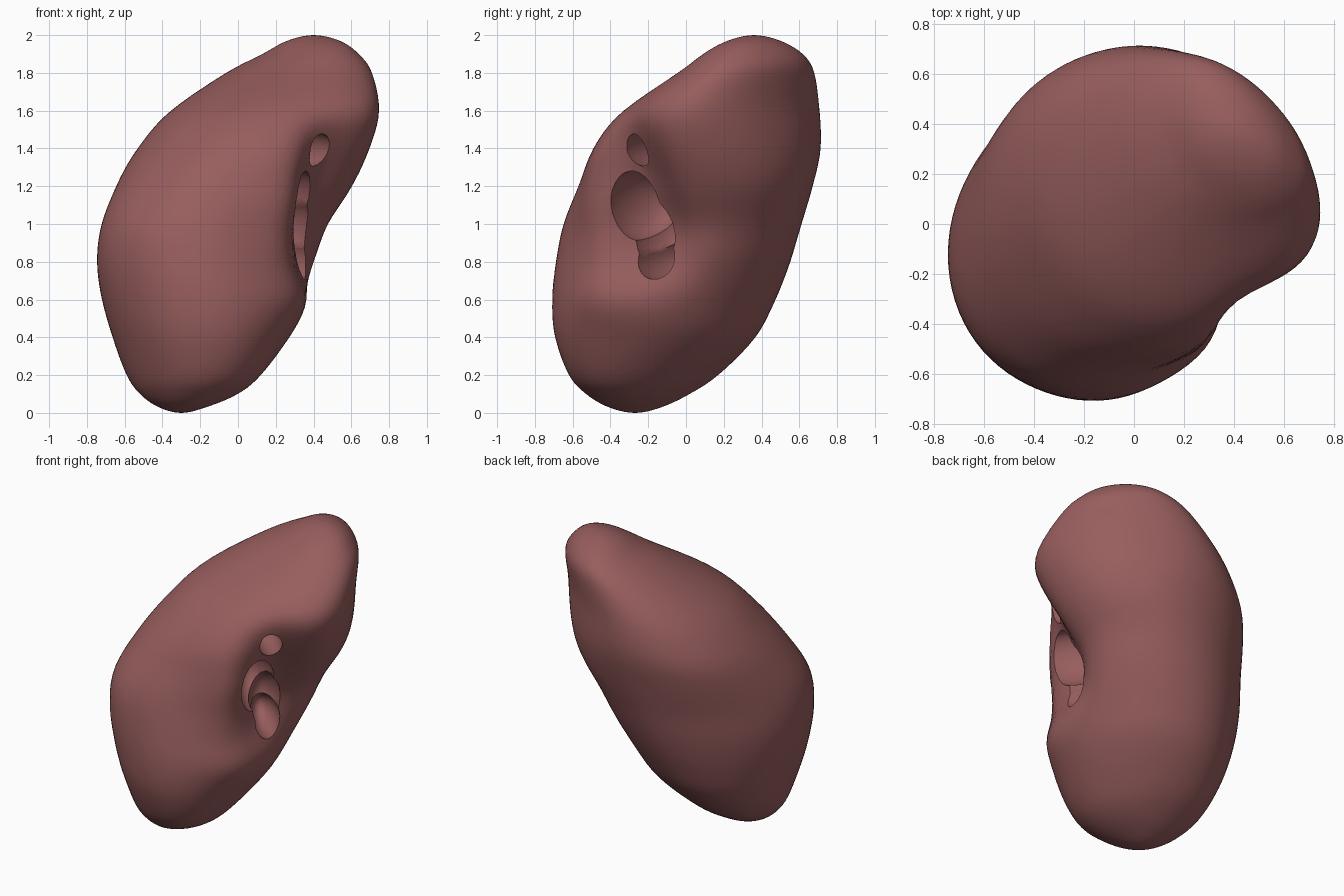
import bpy, bmesh, math
from mathutils import Matrix, Vector

if "Cube" in bpy.data.objects:
    bpy.data.objects.remove(bpy.data.objects["Cube"])

# Horizontal slices: z, x min, x max, y min, y max, diagonal skew
SLICES = [
    (0.00, -.30, -.30, -.27, -.27, -.20),
    (0.03, -.42, -.17, -.41, -.13, -.20),
    (0.10, -.52, .00, -.53, .02, -.21),
    (0.20, -.59, .12, -.62, .17, -.20),
    (0.40, -.67, .27, -.695, .38, -.10),
    (0.60, -.73, .36, -.71, .49, -.03),
    (0.80, -.75, .43, -.69, .555, .08),
    (1.00, -.72, .49, -.65, .60, .17),
    (1.20, -.63, .61, -.57, .65, .15),
    (1.40, -.51, .70, -.49, .70, .05),
    (1.60, -.35, .75, -.34, .705, -.02),
    (1.80, -.06, .71, -.04, .68, -.08),
    (1.90, .13, .64, .09, .62, -.16),
    (1.97, .26, .54, .22, .50, -.20),
    (2.00, .40, .40, .36, .36, -.20),
]
# Local swellings: u (+1 inner side, -1 outer side), v, z, radius in v, radius in z, height
SWELLINGS = [
    (-1, .05, 1.25, .50, .28, .07),
    (-1, -.10, .58, .50, .22, -.03),
    (1, -.05, .60, .25, .14, .05),
    (1, -.16, 1.08, .14, .25, .05),
]
SEG, SUB = 80, 5
D = math.sqrt(0.5)


def pole_mirror(s):
    return (s[0], s[2], s[1], s[4], s[3], s[5])


def catmull(a, b, c, d, t):
    return [0.5 * (2 * q + (r - p) * t + (2 * p - 5 * q + 4 * r - s) * t * t
                   + (3 * q - p - 3 * r + s) * t ** 3)
            for p, q, r, s in zip(a, b, c, d)]


def ring_point(s, ang):
    z, x0, x1, y0, y1, k = s
    hx, hy = (x1 - x0) / 2, (y1 - y0) / 2
    # The upper lobe is flatter on its back right side
    flat = 0.34 * math.exp(-((z - 1.75) / 0.38) ** 2)
    k -= flat * (0.5 + 0.5 * math.cos(ang - math.pi / 4))
    x = (x0 + x1) / 2 + hx * math.cos(ang)
    y = (y0 + y1) / 2 + hy * (k * math.cos(ang) + math.sqrt(1 - k * k) * math.sin(ang))
    # Broad hollow on the inner side (towards +x, -y)
    u, v = (x - y) * D, (x + y) * D
    push = 0
    if u > 0:
        width = 0.21 if v > 0.13 else 0.17
        push -= 0.145 * min(1, u / 0.3) * math.exp(-((v - 0.13) / width) ** 2 - ((z - 1.12) / 0.44) ** 4)
    for side, sv, sz, rv, rz, h in SWELLINGS:
        if u * side > 0:
            push += side * h * min(1, abs(u) / 0.3) * math.exp(-((v - sv) / rv) ** 2 - ((z - sz) / rz) ** 2)
    return Vector((x + push * D, y - push * D, z))


# Bean-shaped organ body lofted through the slices
pts = [pole_mirror(SLICES[1])] + SLICES + [pole_mirror(SLICES[-2])]
rings = []
for i in range(1, len(pts) - 2):
    for j in range(SUB):
        if i > 1 or j > 0:
            rings.append(catmull(*pts[i - 1:i + 3], j / SUB))

bm = bmesh.new()
loops = [[bm.verts.new(ring_point(s, 2 * math.pi * k / SEG)) for k in range(SEG)] for s in rings]
bottom = bm.verts.new((-.30, -.27, 0))
top = bm.verts.new((.40, .36, 2))
for k in range(SEG):
    n = (k + 1) % SEG
    bm.faces.new((bottom, loops[0][n], loops[0][k]))
    bm.faces.new((top, loops[-1][k], loops[-1][n]))
    for a, b in zip(loops, loops[1:]):
        bm.faces.new((a[k], a[n], b[n], b[k]))
# Even out the slices a little
for _ in range(3):
    bmesh.ops.smooth_vert(bm, verts=bm.verts, factor=0.5, use_axis_x=True, use_axis_y=True)
bmesh.ops.recalc_face_normals(bm, faces=bm.faces)
mesh = bpy.data.meshes.new("organ_body")
bm.to_mesh(mesh)
bm.free()
body = bpy.data.objects.new("organ_body", mesh)
bpy.context.collection.objects.link(body)

# Vessel openings and the cleft between them: centre, radii (inward, across, up)
OPENINGS = [
    ((.33, -.16, 1.40), (.26, .085, .10)),
    ((.30, -.24, 1.10), (.26, .12, .19)),
    ((.29, -.12, .82), (.24, .09, .12)),
    ((.31, -.15, .95), (.20, .10, .18)),
]
for centre, radii in OPENINGS:
    bm = bmesh.new()
    bmesh.ops.create_uvsphere(bm, u_segments=24, v_segments=14, radius=1)
    bm.transform(Matrix.Translation(centre) @ Matrix.Rotation(-math.pi / 4, 4, 'Z')
                 @ Matrix.Diagonal((*radii, 1)))
    cm = bpy.data.meshes.new("opening_cutter")
    bm.to_mesh(cm)
    bm.free()
    cutter = bpy.data.objects.new("opening_cutter", cm)
    cutter.hide_render = True
    bpy.context.collection.objects.link(cutter)
    bpy.context.view_layer.objects.active = body
    mod = body.modifiers.new("opening", 'BOOLEAN')
    mod.operation = 'DIFFERENCE'
    mod.solver = 'EXACT'
    mod.object = cutter
    bpy.ops.object.modifier_apply(modifier=mod.name)
    bpy.data.objects.remove(cutter)

# Dull red tissue and smooth shading
mat = bpy.data.materials.new("tissue")
mat.diffuse_color = (0.31, 0.11, 0.11, 1)
mat.use_nodes = True
mat.node_tree.nodes["Principled BSDF"].inputs["Base Color"].default_value = mat.diffuse_color
body.data.materials.clear()
body.data.materials.append(mat)
for p in body.data.polygons:
    p.material_index = 0
bpy.ops.object.select_all(action='DESELECT')
body.select_set(True)
bpy.context.view_layer.objects.active = body
bpy.ops.object.shade_smooth_by_angle(angle=math.radians(40))
